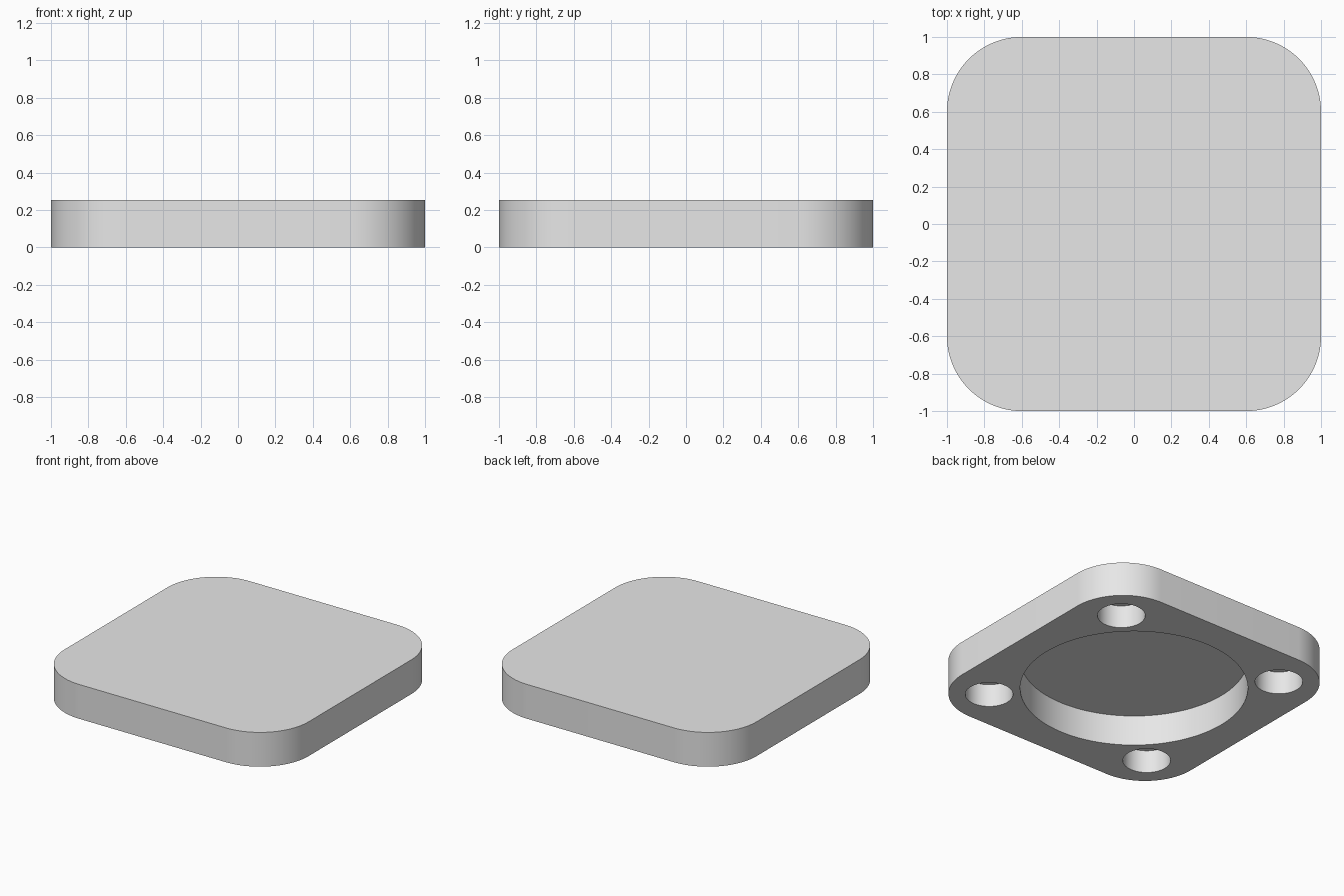
import bpy
import bmesh
import math

cube = bpy.data.objects.get("Cube")
if cube:
    bpy.data.objects.remove(cube, do_unlink=True)

HEIGHT = 0.254
CORNER_RADIUS = 0.4
POCKET = (0.764, 0.225)   # radius, depth
HOLE = (0.16, 0.168)
HOLE_OFFSET = 0.69

grey = bpy.data.materials.new("light_grey")
grey.use_nodes = True
grey.diffuse_color = (0.8, 0.8, 0.8, 1)
grey.node_tree.nodes["Principled BSDF"].inputs["Base Color"].default_value = (0.8, 0.8, 0.8, 1)


def add_cutter(name, x, y, size, target):
    """Blind round hole cut upward from the underside."""
    radius, depth = size
    bpy.ops.mesh.primitive_cylinder_add(
        vertices=96, radius=radius, depth=depth + 0.1,
        location=(x, y, (depth - 0.1) / 2))
    cutter = bpy.context.object
    cutter.name = name
    cutter.hide_render = True
    cutter.display_type = 'WIRE'
    cutter.data.materials.append(grey)
    mod = target.modifiers.new(name, 'BOOLEAN')
    mod.operation = 'DIFFERENCE'
    mod.solver = 'EXACT'
    mod.object = cutter
    return cutter


# Plate: block with rounded vertical corners
mesh = bpy.data.meshes.new("plate")
bm = bmesh.new()
bmesh.ops.create_cube(bm, size=1)
bmesh.ops.scale(bm, vec=(2, 2, HEIGHT), verts=bm.verts)
bmesh.ops.translate(bm, vec=(0, 0, HEIGHT / 2), verts=bm.verts)
upright = [e for e in bm.edges
           if abs(e.verts[0].co.z - e.verts[1].co.z) > HEIGHT / 2]
bmesh.ops.bevel(bm, geom=upright, offset=CORNER_RADIUS, offset_type='OFFSET',
                segments=24, profile=0.5, affect='EDGES')
bm.to_mesh(mesh)
bm.free()
plate = bpy.data.objects.new("plate", mesh)
bpy.context.collection.objects.link(plate)
mesh.materials.append(grey)

# Central pocket and four corner holes in the underside
cutters = [add_cutter("pocket_cutter", 0, 0, POCKET, plate)]
for sx, side in ((-1, "right"), (1, "left")):
    for sy, end in ((-1, "front"), (1, "back")):
        cutters.append(add_cutter(f"{end}_{side}_hole_cutter",
                                  sx * HOLE_OFFSET, sy * HOLE_OFFSET, HOLE, plate))

# Apply the cuts, then drop the cutters
bpy.ops.object.select_all(action='DESELECT')
plate.select_set(True)
bpy.context.view_layer.objects.active = plate
for mod in list(plate.modifiers):
    bpy.ops.object.modifier_apply(modifier=mod.name)
for cutter in cutters:
    bpy.data.objects.remove(cutter, do_unlink=True)

# Smooth round walls, crisp rims
bpy.ops.object.shade_smooth_by_angle(angle=math.radians(30))
